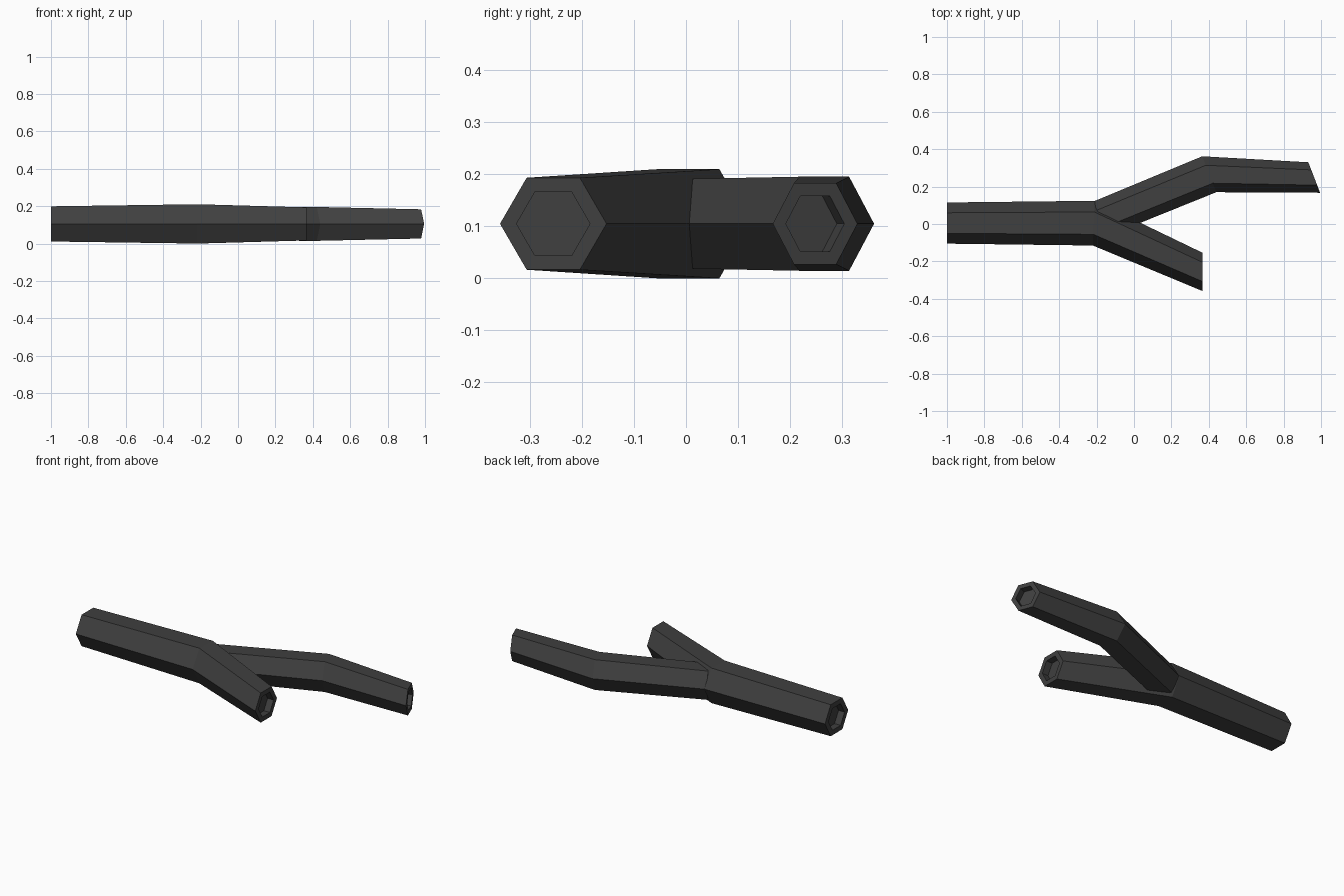
import bpy, bmesh, math
from mathutils import Vector

if "Cube" in bpy.data.objects:
    bpy.data.objects.remove(bpy.data.objects["Cube"])

MID_Z = 0.105
RIM = 0.69      # size of the end socket relative to the end face
DEPTH = 0.04    # depth of the end socket

dark = bpy.data.materials.new("dark_grey")
dark.use_nodes = True
dark.diffuse_color = (0.05, 0.05, 0.05, 1)
dark.node_tree.nodes["Principled BSDF"].inputs["Base Color"].default_value = (0.05, 0.05, 0.05, 1)


def hexagon(bm, right, left, half_z, scale=1.0, push=0.0):
    """Six-sided ring between two side corners, optionally shrunk and pushed along its normal."""
    a, b = Vector(right), Vector(left)
    centre, half = (a + b) / 2, (b - a) / 2
    normal = Vector((half.y, -half.x)).normalized()
    ring = []
    for i in range(6):
        t = math.radians(60 * i)
        p = centre + half * math.cos(t) * scale + normal * push
        z = MID_Z + half_z * scale * math.sin(t) / math.sin(math.pi / 3)
        ring.append(bm.verts.new((p.x, p.y, z)))
    return ring


def tube(name, sections, socket_start=False):
    """Loft hexagonal sections and sink a socket into the open ends."""
    bm = bmesh.new()
    rings = [hexagon(bm, *s) for s in sections]
    if socket_start:
        rings.insert(0, hexagon(bm, *sections[0], RIM))
        rings.insert(0, hexagon(bm, *sections[0], RIM, DEPTH))
    rings.append(hexagon(bm, *sections[-1], RIM))
    rings.append(hexagon(bm, *sections[-1], RIM, -DEPTH))
    for r, s in zip(rings, rings[1:]):
        for i in range(6):
            j = (i + 1) % 6
            bm.faces.new((r[i], r[j], s[j], s[i]))
    bm.faces.new(rings[0])
    bm.faces.new(rings[-1])
    bmesh.ops.recalc_face_normals(bm, faces=bm.faces)
    mesh = bpy.data.meshes.new(name)
    bm.to_mesh(mesh)
    bm.free()
    mesh.materials.append(dark)
    bpy.context.collection.objects.link(bpy.data.objects.new(name, mesh))


# Main pipe: straight run, then bent towards the front
tube("main_pipe", [
    ((-1.0, -0.105), (-1.0, 0.115), 0.094),
    ((-0.22, -0.115), (-0.21, 0.124), 0.105),
    ((0.365, -0.358), (0.365, -0.153), 0.0885),
], socket_start=True)

# Side branch: leaves the bend, then turns parallel to the main run
tube("side_branch", [
    ((-0.13, -0.06), (-0.22, 0.119), 0.086),
    ((0.44, 0.17), (0.365, 0.362), 0.0905),
    ((0.995, 0.167), (0.932, 0.33), 0.078),
])
